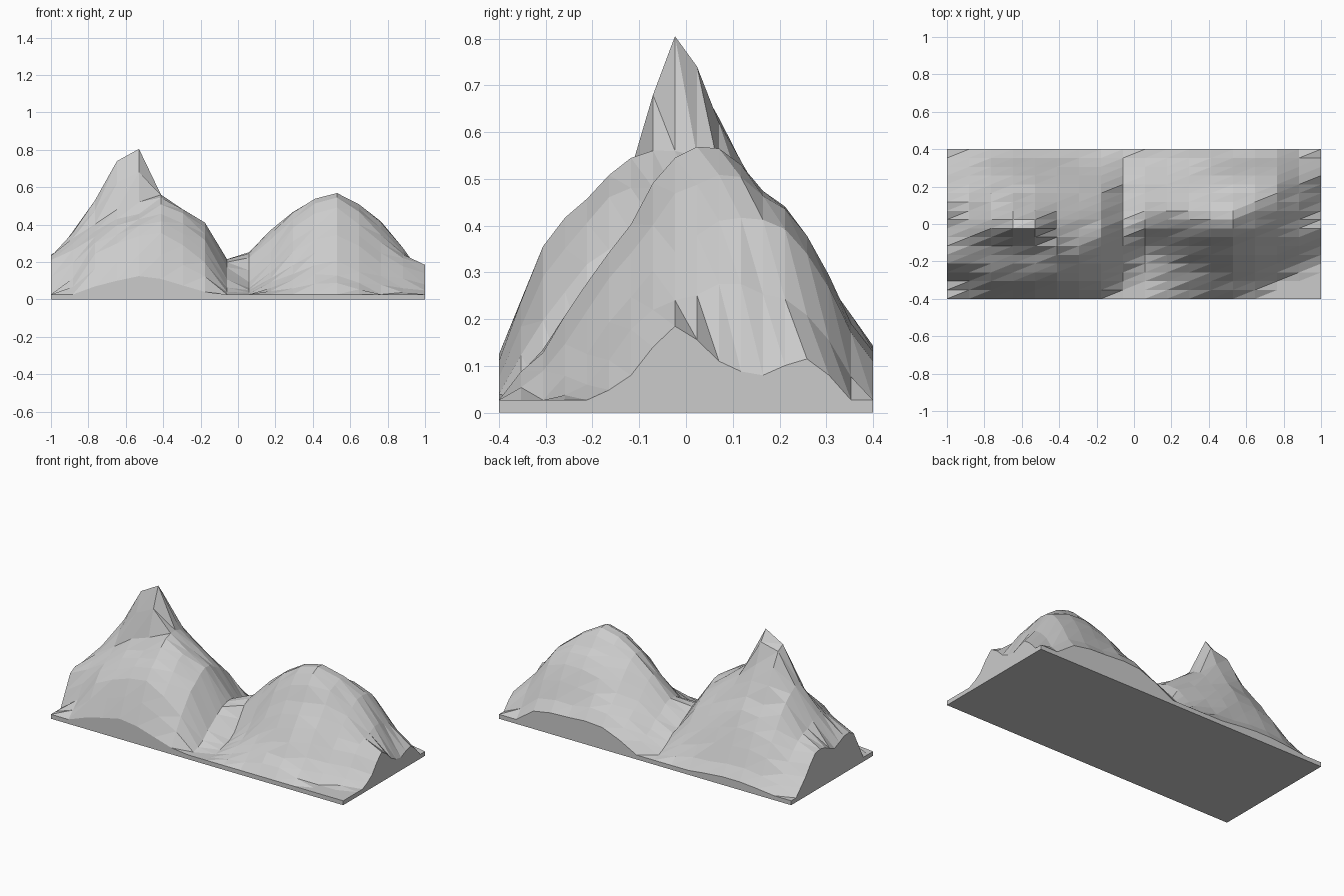
import bpy, bmesh, random

if "Cube" in bpy.data.objects:
    bpy.data.objects.remove(bpy.data.objects["Cube"])

random.seed(4)
N = 17                      # cells along each side of the terrain
BASE = 0.027                # thickness of the slab

# Cross-sections front to back: grid column -> heights at every second row
SECTIONS = {
    0:  [.03, .03, .21, .23, .19, .23, .23, .12, .03],
    1:  [.03, .12, .27, .33, .36, .32, .28, .19, .07],
    2:  [.07, .24, .34, .40, .53, .50, .40, .27, .10],
    3:  [.10, .30, .39, .48, .74, .63, .44, .30, .11],
    4:  [.125, .34, .43, .52, .805, .62, .46, .31, .11],   # tall peak
    5:  [.11, .355, .46, .545, .56, .52, .41, .28, .10],
    7:  [.04, .19, .31, .39, .40, .35, .28, .17, .07],
    8:  [.03, .04, .10, .18, .22, .19, .14, .09, .04],     # saddle
    9:  [.03, .03, .05, .10, .22, .26, .20, .14, .09],
    11: [.03, .10, .19, .31, .43, .465, .40, .30, .195],
    13: [.03, .135, .27, .41, .545, .565, .48, .375, .195],  # round peak
    15: [.03, .03, .13, .25, .34, .41, .42, .34, .17],
    16: [.03, .03, .06, .18, .24, .27, .26, .21, .08],
    17: [.03, .03, .03, .08, .185, .11, .08, .115, .03],
}


def spline(xs, ys, x):
    """Smooth curve through the points (xs, ys)."""
    def slope(k):
        a, b = max(k - 1, 0), min(k + 1, len(xs) - 1)
        return (ys[b] - ys[a]) / (xs[b] - xs[a])
    k = max(i for i in range(len(xs) - 1) if xs[i] <= x)
    h = xs[k + 1] - xs[k]
    t = (x - xs[k]) / h
    return ((2*t**3 - 3*t**2 + 1) * ys[k] + (t**3 - 2*t**2 + t) * h * slope(k)
            + (3*t**2 - 2*t**3) * ys[k + 1] + (t**3 - t**2) * h * slope(k + 1))


def height(i, j):
    cols, rows = list(SECTIONS), range(0, N, 2)
    z = spline(cols, [spline(rows, SECTIONS[c], min(j, N - 1)) for c in cols], i)
    if j == N:
        z -= 0.06                               # back edge falls away
    if 0 < i < N and 0 < j < N and 0.06 < z < 0.5:
        z += random.uniform(-0.008, 0.008)      # rugged facets
    return BASE if z < 0.035 else z


# Terrain surface
bm = bmesh.new()
grid = [[bm.verts.new((-1 + 2*i/N, -0.4 + 0.8*j/N, height(i, j)))
         for j in range(N + 1)] for i in range(N + 1)]
for i in range(N):
    for j in range(N):
        a, b, c, d = grid[i][j], grid[i+1][j], grid[i+1][j+1], grid[i][j+1]
        bm.faces.new((a, b, c))
        bm.faces.new((a, c, d))

# Straight side walls and flat underside
rim = ([grid[i][0] for i in range(N)] + [grid[N][j] for j in range(N)]
       + [grid[i][N] for i in range(N, 0, -1)] + [grid[0][j] for j in range(N, 0, -1)])
foot = [bm.verts.new((v.co.x, v.co.y, 0)) for v in rim]
for k in range(len(rim)):
    m = (k + 1) % len(rim)
    bm.faces.new((foot[k], foot[m], rim[m], rim[k]))
bm.faces.new(foot[::-1])
bmesh.ops.recalc_face_normals(bm, faces=bm.faces)

mesh = bpy.data.meshes.new("mountain_terrain")
bm.to_mesh(mesh)
bm.free()
rock = bpy.data.materials.new("rock_grey")
rock.diffuse_color = (0.6, 0.6, 0.6, 1)
rock.use_nodes = True
rock.node_tree.nodes["Principled BSDF"].inputs["Base Color"].default_value = rock.diffuse_color
mesh.materials.append(rock)
bpy.context.collection.objects.link(bpy.data.objects.new("mountain_terrain", mesh))
